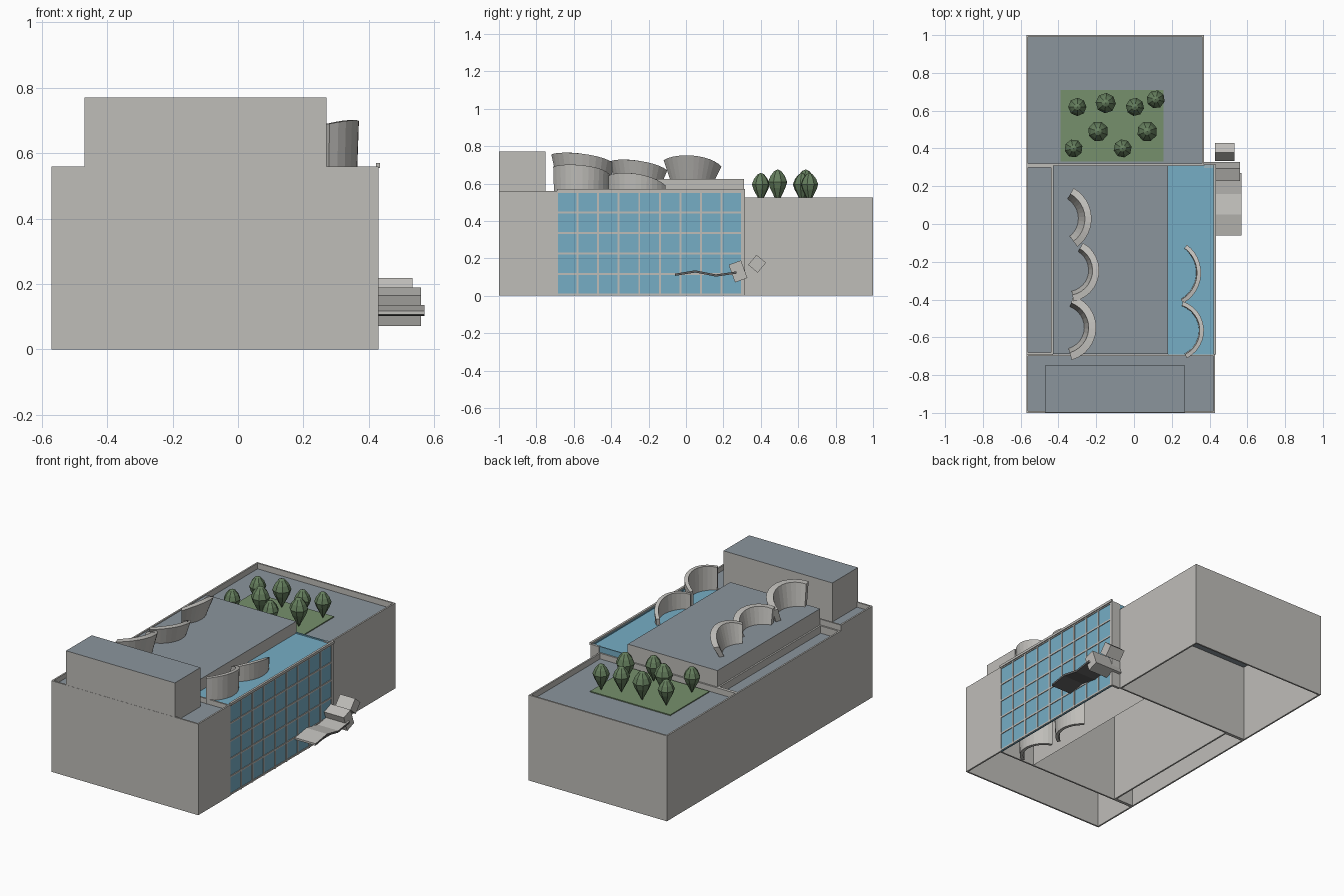
import bpy, bmesh, math
from mathutils import Matrix, Vector

cube = bpy.data.objects.get("Cube")
if cube:
    bpy.data.objects.remove(cube)


def material(name, rgb):
    m = bpy.data.materials.new(name)
    m.use_nodes = True
    m.diffuse_color = (*rgb, 1)
    m.node_tree.nodes["Principled BSDF"].inputs["Base Color"].default_value = (*rgb, 1)
    return m


WALL = material("pale stone", (.52, .51, .485))
ROOF = material("slate roof", (.26, .30, .335))
GLASS = material("blue glass", (.18, .42, .56))
LAWN = material("lawn green", (.18, .28, .15))
LEAF = material("leaf green", (.13, .21, .11))
DARK = material("dark grey", (.12, .12, .12))


def finish(name, bm, *mats):
    bmesh.ops.recalc_face_normals(bm, faces=bm.faces)
    mesh = bpy.data.meshes.new(name)
    bm.to_mesh(mesh)
    bm.free()
    for m in mats:
        mesh.materials.append(m)
    ob = bpy.data.objects.new(name, mesh)
    bpy.context.collection.objects.link(ob)
    return ob


def add_box(bm, x0, x1, y0, y1, z0, z1):
    mat = Matrix.Translation(((x0 + x1) / 2, (y0 + y1) / 2, (z0 + z1) / 2)) \
        @ Matrix.Diagonal((x1 - x0, y1 - y0, z1 - z0, 1))
    return bmesh.ops.create_cube(bm, size=1, matrix=mat)["verts"]


def box(name, mat, *b):
    bm = bmesh.new()
    add_box(bm, *b)
    return finish(name, bm, mat)


def shell(name, x0, x1, y0, y1, z0, top):
    """Box with no floor and a slate top."""
    bm = bmesh.new()
    add_box(bm, x0, x1, y0, y1, z0, top)
    bm.normal_update()
    for f in bm.faces:
        f.material_index = int(f.normal.z > .5)
    bmesh.ops.delete(bm, geom=[f for f in bm.faces if f.normal.z < -.5], context="FACES")
    return finish(name, bm, WALL, ROOF)


def walled_block(name, x0, x1, y0, y1, top, roof, t=.01):
    """Four thin walls rising as a parapet around a sunken roof."""
    bm = bmesh.new()
    add_box(bm, x0, x1, y0, y0 + t, 0, top)
    add_box(bm, x0, x1, y1 - t, y1, 0, top)
    add_box(bm, x0, x0 + t, y0 + t, y1 - t, 0, top)
    add_box(bm, x1 - t, x1, y0 + t, y1 - t, 0, top)
    finish(name + "_walls", bm, WALL)
    box(name + "_roof", ROOF, x0 + t, x1 - t, y0 + t, y1 - t, roof - .01, roof)


# Main volumes
walled_block("front_block", -.57, .43, -1, -.69, .56, .53)
shell("penthouse", -.47, .27, -.999, -.75, .52, .77)
walled_block("back_block", -.57, .37, .31, 1, .525, .49)
walled_block("side_wing", -.57, -.43, -.69, .31, .525, .48)
shell("raised_hall", -.43, .18, -.689, .309, 0, .625)

# Glazed atrium
box("glass_wall", GLASS, .418, .426, -.69, .305, 0, .56)
box("glass_roof", GLASS, .18, .42, -.69, .305, .545, .553)
box("glass_end", GLASS, .18, .42, .304, .311, .49, .56)
box("atrium_end_post", WALL, .37, .43, .3, .315, 0, .56)

bm = bmesh.new()
for i in range(10):
    y = -.69 + i * .11
    add_box(bm, .424, .43, y - .005, y + .005, 0, .56)
for i in range(6):
    z = .008 + i * .109
    add_box(bm, .424, .43, -.69, .305, z - .005, z + .005)
finish("window_bars", bm, WALL)
box("atrium_rail", WALL, .422, .435, -.69, .315, .555, .57)


# Curved sails: arc between two ends, flaring upward
def sail(name, start, end, bulge, thick, z0, tops, flare, n=12):
    a, b = Vector(start), Vector(end)
    chord = b - a
    mid, half = (a + b) / 2, chord.length / 2
    side = Vector((chord.y, -chord.x)).normalized()
    if side.x < 0:
        side = -side
    radius = (half * half + bulge * bulge) / (2 * bulge)
    centre = mid + side * (bulge - radius)
    spread = math.asin(min(1, half / radius))
    if bulge > half:
        spread = math.pi - spread
    bm = bmesh.new()
    rings = []
    for i in range(n + 1):
        t = i / n
        ang = spread * (2 * t - 1)
        d = side * math.cos(ang) + chord.normalized() * math.sin(ang)
        zt = tops[0] * (1 - t) ** 2 + 2 * tops[1] * t * (1 - t) + tops[2] * t * t
        pts = [(radius, zt), (radius - thick, zt),
               ((radius - thick) * flare, z0), (radius * flare, z0)]
        ring = []
        for r, z in pts:
            p = centre + d * r
            ring.append(bm.verts.new((p.x, p.y, z)))
        rings.append(ring)
    for p, q in zip(rings, rings[1:]):
        for k in range(4):
            bm.faces.new((p[k], p[(k + 1) % 4], q[(k + 1) % 4], q[k]))
    bm.faces.new(rings[0])
    bm.faces.new(rings[-1])
    finish(name, bm, WALL)


sail("roof_sail_front", (-.33, -.72), (-.32, -.38), .125, .04, .6, (.755, .79, .70), .8)
sail("roof_sail_middle", (-.32, -.41), (-.27, -.10), .11, .035, .6, (.715, .755, .67), .8)
sail("roof_sail_back", (-.30, -.12), (-.32, .19), .085, .035, .6, (.725, .79, .69), .72)
sail("atrium_sail_front", (.28, -.71), (.26, -.41), .1, .022, 0, (.69, .725, .65), .85)
sail("atrium_sail_back", (.26, -.42), (.28, -.11), .085, .022, 0, (.64, .69, .59), .85)

# Roof garden
box("lawn", LAWN, -.39, .155, .33, .71, .485, .496)
TREE = [(0, 0), (.014, .025), (.04, .075), (.05, .105), (.038, .135), (.018, .16), (0, .168)]
spots = [(-.30, .62), (-.15, .64), (.005, .62), (.115, .66),
         (-.19, .49), (.07, .49), (-.32, .40), (-.06, .40)]
for i, (x, y) in enumerate(spots):
    s = 1.08 if y == .49 or i == 1 else .97
    bm = bmesh.new()
    verts = [bm.verts.new((r, 0, z)) for r, z in TREE]
    edges = [bm.edges.new(e) for e in zip(verts, verts[1:])]
    bmesh.ops.spin(bm, geom=verts + edges, cent=(0, 0, 0), axis=(0, 0, 1),
                   angle=math.tau, steps=8)
    bmesh.ops.remove_doubles(bm, verts=bm.verts, dist=.0005)
    tree = finish(f"tree_{i + 1}", bm, LEAF)
    tree.location = (x, y, .494)
    tree.rotation_euler.z = i * .7
    tree.scale = (s, s, s)

# Entrance: wavy canopy with dark underside and two tumbled boxes
bm = bmesh.new()
wave = [(-.06, .118), (.05, .136), (.16, .114), (.27, .13)]
rows = []
for y, z in wave:
    rows.append([bm.verts.new((x, y, z + dz)) for x, dz in
                 ((.43, 0), (.57, 0), (.57, -.012), (.43, -.012))])
for p, q in zip(rows, rows[1:]):
    for k in range(4):
        f = bm.faces.new((p[k], p[(k + 1) % 4], q[(k + 1) % 4], q[k]))
        f.material_index = int(k > 0)
bm.faces.new(rows[0])
bm.faces.new(rows[-1])
finish("entrance_canopy", bm, WALL, DARK)

for name, x0, x1, y, z, w, h, tilt in (
        ("entrance_box", .36, .56, .278, .13, .07, .1, 20),
        ("upper_entrance_box", .43, .533, .38, .171, .066, .07, -40)):
    bm = bmesh.new()
    add_box(bm, x0, x1, -w / 2, w / 2, -h / 2, h / 2)
    ob = finish(name, bm, WALL)
    ob.location = (0, y, z)
    ob.rotation_euler.x = math.radians(tilt)
